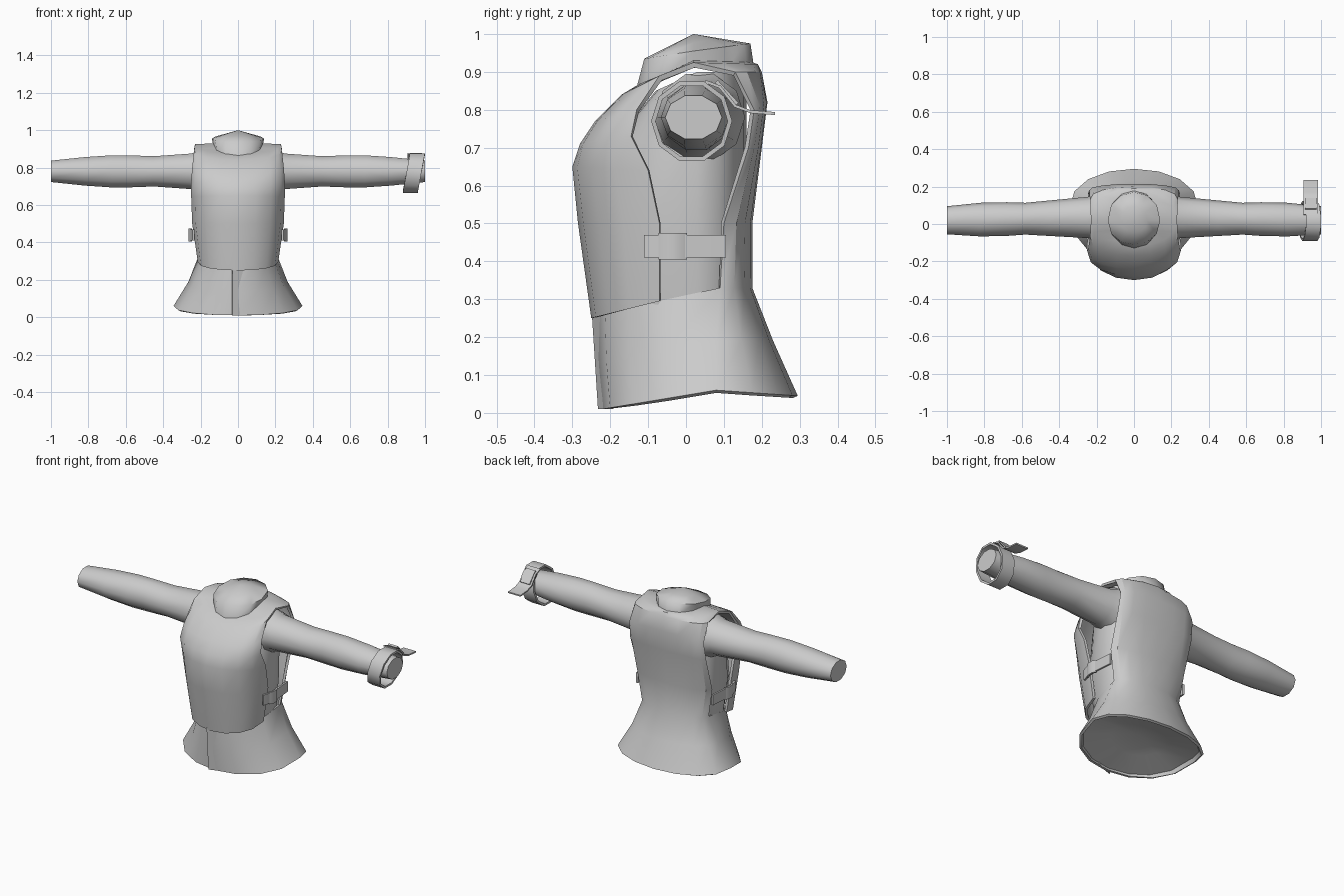
import bpy, bmesh
from math import sin, cos, pi
from mathutils import Vector

cube = bpy.data.objects.get("Cube")
if cube:
    bpy.data.objects.remove(cube)

grey = bpy.data.materials.new("plain_grey")
grey.use_nodes = True
colour = (0.6, 0.6, 0.6, 1)
grey.diffuse_color = colour
grey.node_tree.nodes["Principled BSDF"].inputs["Base Color"].default_value = colour


def half_ring(width, edge_y, edge_z, centre_y, centre_z, back=False, steps=8):
    """Half ring from one side edge, through the centre line, to the other."""
    side = -1 if back else 1
    points = []
    for i in range(steps + 1):
        angle = pi * i / steps - pi / 2
        bulge = 0 if i in (0, steps) else cos(angle) ** 0.85
        points.append(Vector((side * width * sin(angle),
                              edge_y + (centre_y - edge_y) * bulge,
                              edge_z + (centre_z - edge_z) * bulge)))
    return points


def full_ring(edge, front, back, steps=8):
    """Closed ring through the side edges, the front centre and the back centre."""
    return (half_ring(*edge, *front, False, steps)[:-1]
            + half_ring(*edge, *back, True, steps)[:-1])


def oval(x, centre_y, centre_z, radius_y, radius_z, steps=10):
    points = []
    for i in range(steps):
        angle = 2 * pi * i / steps
        points.append(Vector((x, centre_y + radius_y * cos(angle),
                              centre_z + radius_z * sin(angle))))
    return points


def cone_rows(rim, apex):
    """Rows that shrink a rim to a point."""
    return [[point.lerp(Vector(apex), t) for point in rim] for t in (0, 0.5, 1)]


def loft(bm, rows, closed=False, caps=False):
    rows = [[bm.verts.new(point) for point in row] for row in rows]
    for low, high in zip(rows, rows[1:]):
        count = len(low)
        for i in range(count if closed else count - 1):
            j = (i + 1) % count
            bm.faces.new((low[i], low[j], high[j], high[i]))
    if caps:
        bm.faces.new(rows[0][::-1])
        bm.faces.new(rows[-1])


def finish(name, bm, thickness=0, offset=-1, sharp_angle=0.6):
    bmesh.ops.remove_doubles(bm, verts=bm.verts, dist=0.0005)
    bmesh.ops.recalc_face_normals(bm, faces=bm.faces)
    mesh = bpy.data.meshes.new(name)
    bm.to_mesh(mesh)
    bm.free()
    mesh.materials.append(grey)
    part = bpy.data.objects.new(name, mesh)
    bpy.context.collection.objects.link(part)
    bpy.ops.object.select_all(action="DESELECT")
    part.select_set(True)
    bpy.context.view_layer.objects.active = part
    if thickness:
        solidify = part.modifiers.new("thickness", "SOLIDIFY")
        solidify.thickness = thickness
        solidify.offset = offset
        bpy.ops.object.modifier_apply(modifier=solidify.name)
    bpy.ops.object.shade_smooth_by_angle(angle=sharp_angle)


def strip(name, path, width, thickness=0.01):
    """Flat strap along a path, spread sideways by the width vector."""
    bm = bmesh.new()
    spread = Vector(width) / 2
    loft(bm, [(Vector(point) - spread, Vector(point) + spread) for point in path])
    finish(name, bm, thickness, 0)


# Edges shared by front and back: half width, y, z; then centre points: y, z
shoulder = (0.23, 0.02, 0.925)
neck = (0.13, 0.02, 0.93)
waist = (0.21, 0.09, 0.33)
flare = (0.265, 0.08, 0.19)
hem = (0.345, 0.08, 0.06)
hem_front = (-0.22, 0.01)
hem_back = (0.295, 0.045)
front_rows = [
    (0.215, -0.07, 0.295, -0.25, 0.25),
    (0.245, -0.07, 0.5, -0.285, 0.5),
    (0.25, -0.1, 0.64, -0.3, 0.65),
    (0.25, -0.145, 0.73, -0.28, 0.71),
    (0.245, -0.13, 0.8, -0.24, 0.77),
    (0.235, -0.07, 0.89, -0.17, 0.84),
    (*shoulder, -0.12, 0.87),
    (*neck, -0.1, 0.875),
]
back_rows = [
    (*hem, *hem_back),
    (*flare, 0.23, 0.19),
    (*waist, 0.175, 0.33),
    (0.24, 0.1, 0.5, 0.175, 0.5),
    (0.245, 0.165, 0.7, 0.2, 0.7),
    (0.24, 0.18, 0.8, 0.215, 0.82),
    (0.235, 0.13, 0.9, 0.2, 0.9),
    (*shoulder, 0.19, 0.92),
    (*neck, 0.175, 0.925),
]
skirt_rows = [(*hem, *hem_front), (*flare, -0.23, 0.13), (*waist, -0.235, 0.26)]

# Armoured vest joined to the flared skirt
bm = bmesh.new()
loft(bm, [half_ring(*row) for row in front_rows])
loft(bm, [half_ring(*row, back=True) for row in back_rows])
loft(bm, [half_ring(*row) for row in skirt_rows])
finish("vest_and_skirt", bm, 0.014)

# Shallow domed lining that closes the skirt from below
rim = full_ring(hem, hem_front, hem_back)
for point in rim:
    point.x *= 0.98
    point.y *= 0.97
    point.z += 0.01
bm = bmesh.new()
loft(bm, cone_rows(rim, (0, 0.04, 0.11)), True)
finish("skirt_lining", bm)

# Overlapping fold on the front of the skirt, tucked in at one side
strip("skirt_fold", [(0.02, -0.228, 0.26), (0.02, -0.212, 0.01)], (0.1, 0.036, 0), 0.005)

# Shirt body seen through the side openings
bm = bmesh.new()
loft(bm, [full_ring((width, 0.03, z), (front, z - 0.05), (0.16, z))
          for z, width, front in ((0.28, 0.2, -0.2), (0.5, 0.22, -0.25),
                                  (0.75, 0.225, -0.2), (0.9, 0.21, -0.08))], True, True)
finish("shirt_body", bm)

# Domed collar
base = full_ring((0.13, 0.02, 0.91), (-0.13, 0.86), (0.18, 0.91), 6)
brim = full_ring((0.14, 0.02, 0.955), (-0.11, 0.935), (0.17, 0.975), 6)
bm = bmesh.new()
loft(bm, [base] + cone_rows(brim, (0, 0.02, 1)), True)
finish("collar", bm, sharp_angle=1.3)

# Sleeve stations: distance out, radius in y, radius in z
sleeve = [(0.2, 0.12, 0.12), (0.25, 0.11, 0.1), (0.45, 0.095, 0.085),
          (0.58, 0.085, 0.09), (0.68, 0.09, 0.09), (0.82, 0.09, 0.08), (1, 0.075, 0.06)]
for side, sign in (("left", 1), ("right", -1)):
    bm = bmesh.new()
    loft(bm, [oval(sign * x, 0.04 - 0.02 * x, 0.78, radius_y, radius_z)
              for x, radius_y, radius_z in sleeve], True, True)
    finish(side + "_sleeve", bm, sharp_angle=0.9)
    # Side strap with its buckle
    strip(side + "_side_strap",
          [(sign * x, y, 0.44) for x, y in
           ((0.238, -0.11), (0.252, -0.06), (0.252, 0), (0.243, 0.105))],
          (0, 0, 0.06))
    strip(side + "_side_buckle",
          [(sign * x, y, 0.44) for x, y in
           ((0.25, -0.07), (0.26, -0.05), (0.26, -0.02), (0.25, 0))],
          (0, 0, 0.07))

# Slanted wrist band with a loose tail and buckle
rows = [oval(x, 0.015, 0.77, 0.107, 0.11) for x in (0.9, 0.98)]
for row in rows:
    for point in row:
        point.x += 0.18 * (point.z - 0.77)
bm = bmesh.new()
loft(bm, rows, True)
finish("wrist_band", bm, 0.012, sharp_angle=0.8)
strip("wrist_tail",
      [(0.945, y, z) for y, z in
       ((0.05, 0.875), (0.09, 0.86), (0.13, 0.81), (0.17, 0.795), (0.235, 0.79))],
      (0.08, 0, 0), 0.008)
strip("wrist_buckle", [(0.945, 0.08, 0.875), (0.945, 0.135, 0.815)], (0.06, 0, 0))
